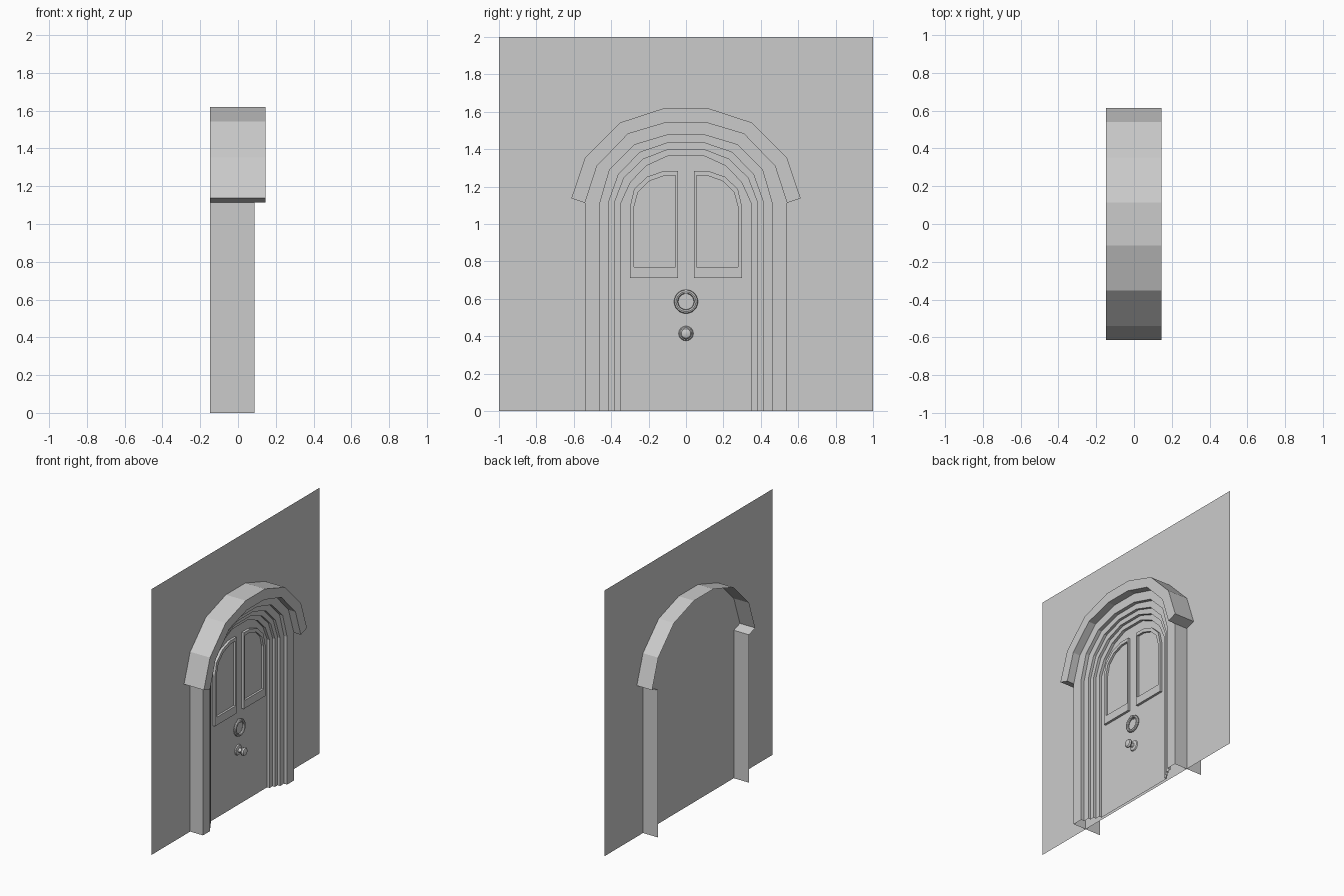
import bpy
from math import pi

if "Cube" in bpy.data.objects:
    bpy.data.objects.remove(bpy.data.objects["Cube"])

WALL, BACK, HOOD, FRONT = -0.02, -0.147, 0.145, 0.087


def make(name, verts, faces):
    mesh = bpy.data.meshes.new(name)
    mesh.from_pydata(verts, [], faces)
    mesh.update()
    ob = bpy.data.objects.new(name, mesh)
    bpy.context.collection.objects.link(ob)
    return ob


def arch(half):
    """Mirror the left half of an arch into a full left-to-right outline."""
    return half + [(-y, z) for y, z in reversed(half)]


def legs(half):
    """Arch outline with straight legs down to the ground."""
    return arch([(half[0][0], 0)] + half)


def loft(name, loops, closed=False, fill=False):
    """Join successive (outline, x) loops with quads; optionally fill the last."""
    n = len(loops[0][0])
    verts = [(x, y, z) for pts, x in loops for y, z in pts]
    faces = []
    for k in range(len(loops) - 1):
        for i in range(n if closed else n - 1):
            j = (i + 1) % n
            faces.append((k * n + j, k * n + i, (k + 1) * n + i, (k + 1) * n + j))
    if fill:
        start = (len(loops) - 1) * n
        faces.append(tuple(reversed(range(start, start + n))))
    return make(name, verts, faces)


# Half outlines of the arches (y, z), outermost first
hood_out = [(-.613, 1.137), (-.54, 1.353), (-.353, 1.542), (-.115, 1.62)]
hood_in = [(-.54, 1.113), (-.476, 1.31), (-.31, 1.482), (-.105, 1.543)]
step_1 = [(-.46, 1.113), (-.408, 1.292), (-.277, 1.423), (-.103, 1.475)]
step_2 = [(-.415, 1.113), (-.36, 1.267), (-.246, 1.383), (-.097, 1.434)]
step_3 = [(-.383, 1.113), (-.332, 1.246), (-.23, 1.346), (-.096, 1.398)]
step_4 = [(-.347, 1.113), (-.296, 1.225), (-.21, 1.312), (-.096, 1.364)]

# Wall sheet
make("wall", [(WALL, -1, 0), (WALL, 1, 0), (WALL, 1, 2), (WALL, -1, 2)], [(0, 1, 2, 3)])

# Hood: outer shell, front face and inner lip, open at the back
loft("hood", [(arch(hood_out), BACK), (arch(hood_out), HOOD),
              (arch(hood_in), HOOD), (arch(hood_in), FRONT)])
# Hood end caps and outer jamb sides
for s, side in ((-1, "left"), (1, "right")):
    (yo, zo), (yi, zi) = hood_out[0], hood_in[0]
    yo, yi = -s * yo, -s * yi
    make("hood_end_" + side,
         [(BACK, yo, zo), (HOOD, yo, zo), (HOOD, yi, zi), (BACK, yi, zi)], [(0, 1, 2, 3)])
    make("jamb_side_" + side,
         [(BACK, yi, 0), (FRONT, yi, 0), (FRONT, yi, zi), (BACK, yi, zi)], [(0, 1, 2, 3)])

# Stepped frame with the door filling its last loop
loft("frame_and_door", [(legs(hood_in), FRONT), (legs(step_1), FRONT), (legs(step_1), .06),
                        (legs(step_2), .06), (legs(step_2), .04), (legs(step_3), .04),
                        (legs(step_3), .02), (legs(step_4), .02), (legs(step_4), 0)], fill=True)

# Windows: raised frame around a recessed pane
win_out = [(-.30, .71), (-.30, 1.09), (-.278, 1.185), (-.21, 1.252), (-.12, 1.283),
           (-.043, 1.283), (-.043, .71)]
win_in = [(-.278, .77), (-.278, 1.09), (-.257, 1.17), (-.195, 1.23), (-.115, 1.258),
          (-.055, 1.258), (-.055, .77)]
for s, side in ((1, "left"), (-1, "right")):
    o = [(s * y, z) for y, z in win_out][::s]
    i = [(s * y, z) for y, z in win_in][::s]
    loft("window_" + side, [(o, 0), (o, .018), (i, .018), (i, .002)], closed=True, fill=True)


def smooth(name):
    bpy.context.object.name = name
    bpy.ops.object.shade_smooth_by_angle(angle=0.6)


# Knocker ring and its hinge
bpy.ops.mesh.primitive_torus_add(major_radius=.053, minor_radius=.011, major_segments=24,
                                 minor_segments=8, location=(.014, 0, .585),
                                 rotation=(0, pi / 2, 0))
smooth("knocker_ring")
bpy.ops.mesh.primitive_cube_add(size=1, location=(.012, 0, .638))
bpy.context.object.name = "knocker_hinge"
bpy.context.object.scale = (.024, .016, .022)

# Turned door knob along x: (x, radius)
profile = [(0, .040), (.008, .036), (.012, .016), (.034, .014), (.041, .028),
           (.051, .032), (.061, .025), (.066, .010)]
N = 16
from math import cos, sin
loops = [([(r * cos(2 * pi * k / N), .415 - r * sin(2 * pi * k / N)) for k in range(N)], x)
         for x, r in profile]
knob = loft("door_knob", loops, closed=True, fill=True)
bpy.ops.object.select_all(action='DESELECT')
knob.select_set(True)
bpy.context.view_layer.objects.active = knob
smooth("door_knob")
